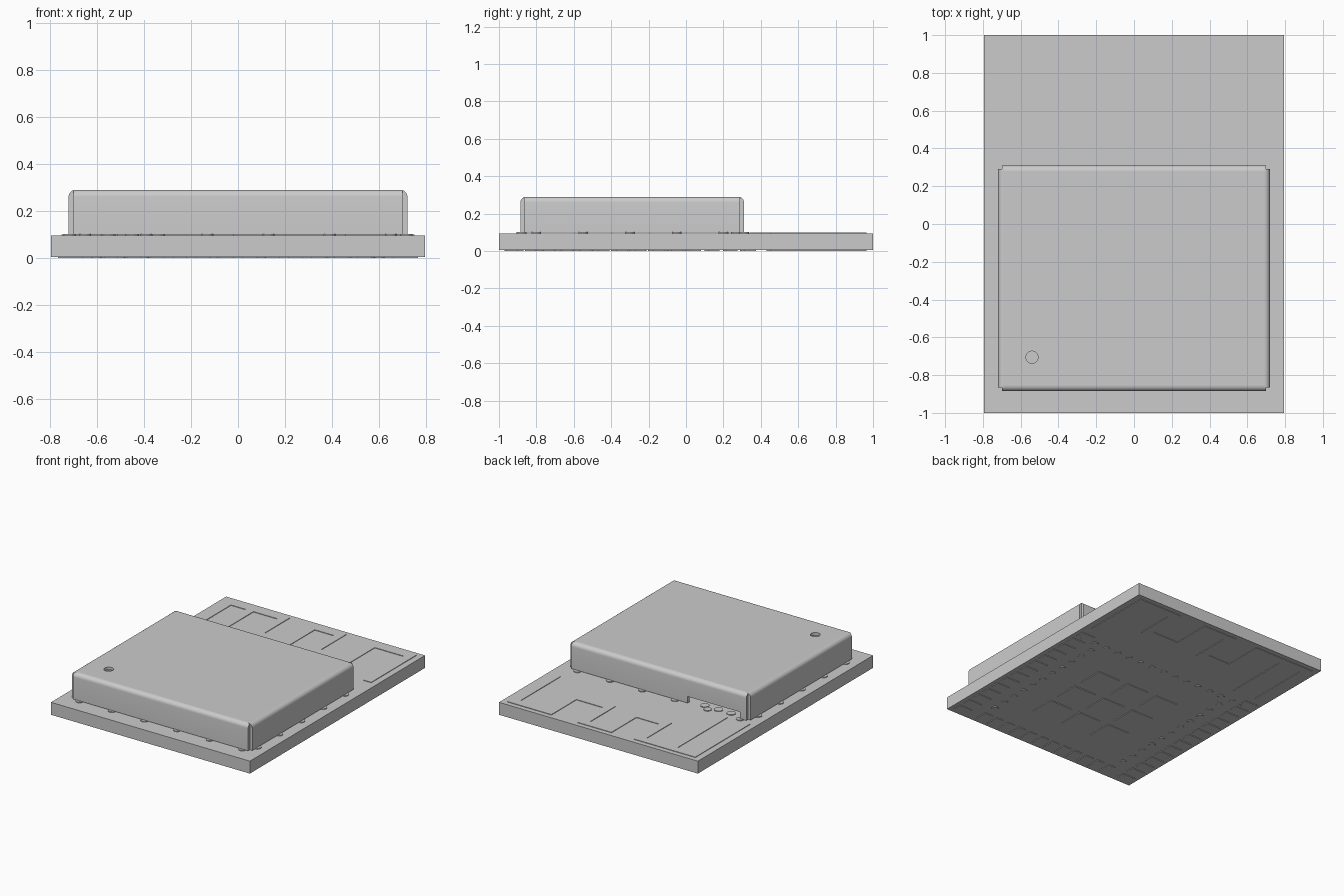
import bpy, bmesh, math
from mathutils import Vector

old = bpy.data.objects.get("Cube")
if old:
    bpy.data.objects.remove(old, do_unlink=True)

grey = bpy.data.materials.new("plain grey")
grey.use_nodes = True
colour = (0.6, 0.6, 0.6, 1)
grey.diffuse_color = colour
grey.node_tree.nodes["Principled BSDF"].inputs["Base Color"].default_value = colour

BOTTOM, TOP = 0.005, 0.095   # board faces
FOIL = 0.004                 # copper thickness


def finish(name, bm, smooth=False):
    bmesh.ops.recalc_face_normals(bm, faces=bm.faces)
    mesh = bpy.data.meshes.new(name)
    bm.to_mesh(mesh)
    bm.free()
    obj = bpy.data.objects.new(name, mesh)
    bpy.context.collection.objects.link(obj)
    mesh.materials.append(grey)
    if smooth:
        bpy.ops.object.select_all(action='DESELECT')
        obj.select_set(True)
        bpy.context.view_layer.objects.active = obj
        bpy.ops.object.shade_smooth_by_angle(angle=math.radians(35))
    return obj


def prism(bm, points, offset):
    """Extrude a closed outline along an offset."""
    face = bm.faces.new([bm.verts.new(p) for p in points])
    made = bmesh.ops.extrude_face_region(bm, geom=[face], use_keep_orig=True)
    verts = [g for g in made["geom"] if isinstance(g, bmesh.types.BMVert)]
    bmesh.ops.translate(bm, verts=verts, vec=offset)


def box(bm, x0, x1, y0, y1, z0, z1):
    prism(bm, [(x0, y0, z0), (x1, y0, z0), (x1, y1, z0), (x0, y1, z0)], (0, 0, z1 - z0))


def disc(bm, x, y, r, z0, z1):
    ring = [math.tau * i / 16 for i in range(16)]
    prism(bm, [(x + r * math.cos(a), y + r * math.sin(a), z0) for a in ring], (0, 0, z1 - z0))


# Circuit board
bm = bmesh.new()
box(bm, -0.795, 0.795, -1, 1, BOTTOM, TOP)
finish("circuit_board", bm)

# Shield can: four bent walls around a lid
LID, FOOT, SHEET, BEND = 0.29, 0.10, 0.02, 0.03
LEFT, FRONT, BACK = 0.72, -0.885, 0.31


def bent_wall(bm, start, along, out, foot):
    """Sheet with a rounded top bend; start is on the outer wall plane."""
    start, along, out = Vector(start), Vector(along), Vector(out)
    arc = [math.pi / 2 * i / 6 for i in range(7)]
    outline = [(0, foot)]
    for r, angles in ((BEND, arc), (BEND - SHEET, arc[::-1])):
        outline += [(r * math.cos(a) - BEND, LID - BEND + r * math.sin(a)) for a in angles]
    outline.append((-SHEET, foot))
    prism(bm, [start + out * d + Vector((0, 0, z)) for d, z in outline], along)


w = LEFT - SHEET
bm = bmesh.new()
bent_wall(bm, (-w, FRONT, 0), (2 * w, 0, 0), (0, -1, 0), FOOT)
finish("shield_front_wall", bm, True)

# Back wall has a low opening above the antenna feed
bm = bmesh.new()
for x0, x1, foot in ((-w, -0.65, FOOT), (-0.65, -0.23, 0.147), (-0.23, w, FOOT)):
    bent_wall(bm, (x0, BACK, 0), (x1 - x0, 0, 0), (0, 1, 0), foot)
finish("shield_back_wall", bm, True)

for side, name in ((1, "left"), (-1, "right")):
    bm = bmesh.new()
    bent_wall(bm, (side * LEFT, FRONT + SHEET, 0),
              (0, BACK - FRONT - 2 * SHEET, 0), (side, 0, 0), FOOT)
    finish(f"shield_{name}_wall", bm, True)

# Lid with a round index hole
lid = bpy.data.curves.new("shield_lid", 'CURVE')
lid.dimensions, lid.fill_mode = '2D', 'BOTH'
lid.extrude = SHEET / 2
lx, y0, y1 = LEFT - BEND, FRONT + BEND, BACK - BEND
hole = [(-0.54 + 0.032 * math.cos(math.tau * i / 32),
         -0.705 + 0.032 * math.sin(math.tau * i / 32)) for i in range(32)]
for outline in ([(-lx, y0), (lx, y0), (lx, y1), (-lx, y1)], hole):
    spline = lid.splines.new('POLY')
    spline.points.add(len(outline) - 1)
    for point, (x, y) in zip(spline.points, outline):
        point.co = (x, y, 0, 1)
    spline.use_cyclic_u = True
lid.materials.append(grey)
lid_obj = bpy.data.objects.new("shield_lid", lid)
lid_obj.location.z = LID - SHEET / 2
bpy.context.collection.objects.link(lid_obj)


# Meandering antenna on both faces, with two feed legs
def antenna(name, z0, z1, feed_end):
    t = 0.06
    bm = bmesh.new()
    for x0, x1, y in ((0.40, 0.75, 0.965), (-0.08, 0.18, 0.965), (-0.75, -0.26, 0.965),
                      (0.18, 0.46, 0.68), (-0.26, -0.02, 0.68)):
        box(bm, x0, x1, y - t, y, z0, z1)
    for x, low in ((0.69, 0.45), (0.40, 0.62), (0.13, 0.62), (-0.08, 0.62),
                   (-0.32, 0.62), (-0.57, feed_end), (-0.75, feed_end)):
        box(bm, x, x + t, low, 0.965, z0, z1)
    finish(name, bm)


antenna("top_antenna", TOP, TOP + FOIL, 0.34)
antenna("bottom_antenna", 0.001, BOTTOM, 0.43)

# Underside contact pads along three edges
bm = bmesh.new()
for i in range(14):
    y = -0.96 + i * 0.098
    for side in (-1, 1):
        xs = sorted((side * 0.66, side * 0.765))
        box(bm, *xs, y, y + 0.06, 0, BOTTOM)
for i in range(12):
    x = -0.57 + i * 0.098
    box(bm, x, x + 0.06, -0.97, -0.87, 0, BOTTOM)
finish("edge_pads", bm)

# Underside ground pads in a grid
bm = bmesh.new()
for i in range(3):
    for j in range(3):
        x, y = (i - 1) * 0.25, -0.3 + (j - 1) * 0.25
        box(bm, x - 0.09, x + 0.09, y - 0.09, y + 0.09, 0, BOTTOM)
finish("ground_pads", bm)

# Underside plated holes
bm = bmesh.new()
for i in range(15):
    disc(bm, -0.7 + i * 0.1, 0.31, 0.022, 0, BOTTOM)
for i in range(11):
    for side in (-1, 1):
        disc(bm, side * 0.56, -0.78 + i * 0.1, 0.022, 0, BOTTOM)
finish("underside_vias", bm)

# Solder dots where the shield meets the board
bm = bmesh.new()
for i in range(6):
    x = -0.65 + i * 0.26
    for y in (FRONT + 0.005, BACK):
        disc(bm, x, y, 0.026, TOP, FOOT + 0.001)
for i in range(5):
    for side in (-1, 1):
        disc(bm, side * 0.715, -0.80 + i * 0.25, 0.026, TOP, FOOT + 0.001)
for x in (-0.55, -0.45, -0.34):
    disc(bm, x, 0.27, 0.03, TOP, FOOT)
finish("solder_dots", bm)
